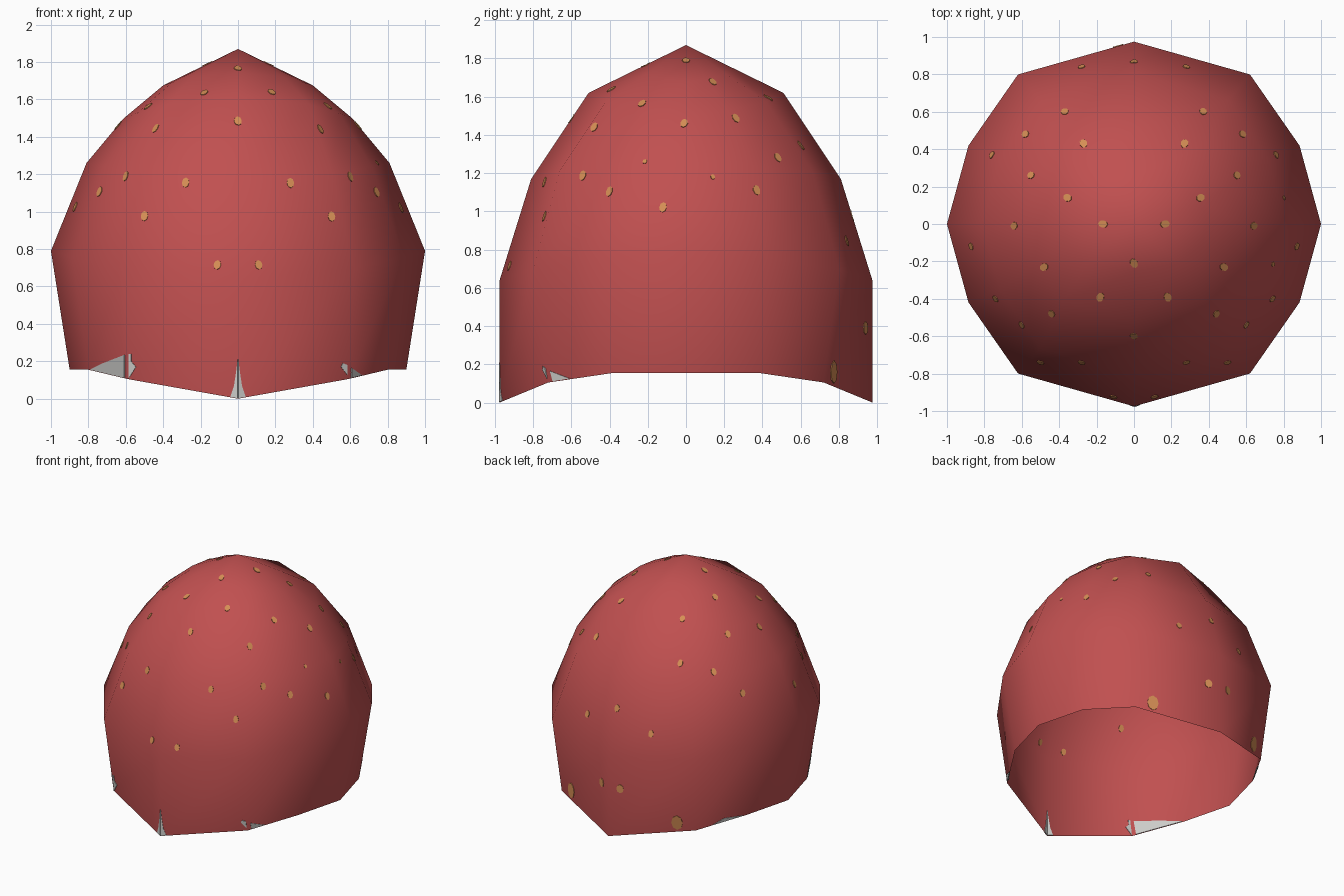
import bpy, bmesh, math
from mathutils import Vector
from mathutils.bvhtree import BVHTree

if "Cube" in bpy.data.objects:
    bpy.data.objects.remove(bpy.data.objects["Cube"])


def material(name, rgb):
    m = bpy.data.materials.new(name)
    m.diffuse_color = (*rgb, 1)
    m.use_nodes = True
    m.node_tree.nodes["Principled BSDF"].inputs["Base Color"].default_value = m.diffuse_color
    return m


RED = material("red", (0.53, 0.08, 0.08))
ORANGE = material("orange", (0.66, 0.27, 0.09))
GREY = material("light grey", (0.62, 0.62, 0.60))


def finish(bm, name, mat, smooth=False):
    me = bpy.data.meshes.new(name)
    bm.to_mesh(me)
    me.materials.append(mat)
    ob = bpy.data.objects.new(name, me)
    bpy.context.collection.objects.link(ob)
    for p in me.polygons:
        p.use_smooth = smooth
    return ob


# Quarter of the plan outline, from the side (+x) to the end (+y)
QUARTER = [(1, 0), (0.885, 0.43), (0.62, 0.82), (0, 1)]
# Rings: x radius, z at the side, y radius, z at the ends
RINGS = [(1.0, 0.79, 0.975, 0.64), (0.81, 1.26, 0.81, 1.17),
         (0.61, 1.50, 0.51, 1.62), (0.40, 1.675, 0.255, 1.745)]
RIM = [(0.9, 0, 0.155), (0.8, 0.38, 0.155), (0.59, 0.72, 0.105), (0, 0.975, 0)]


def full_ring(q):
    """Mirror four quarter points into a closed ring of twelve."""
    half = q + [(-x, y, z) for x, y, z in q[-2::-1]]
    return half + [(x, -y, z) for x, y, z in half[-2:0:-1]]


# Domed cap, one open sheet
bm = bmesh.new()
quarters = [RIM] + [[(rx * cx, ry * cy, zy + (zx - zy) * cx * cx) for cx, cy in QUARTER]
                    for rx, zx, ry, zy in RINGS]
rows = [[bm.verts.new(p) for p in full_ring(q)] for q in quarters]
n = len(rows[0])
for a, b in zip(rows, rows[1:]):
    for i in range(n):
        j = (i + 1) % n
        bm.faces.new((a[i], a[j], b[j], b[i]))
apex = bm.verts.new((0, 0, 1.87))
for i in range(n):
    bm.faces.new((rows[-1][i], rows[-1][(i + 1) % n], apex))
bm.normal_update()
tree = BVHTree.FromBMesh(bm)
finish(bm, "domed_cap", RED, True)
bm.free()

# View rays: start point from two grid coordinates, and direction
VIEWS = {
    "top": (lambda a, b: Vector((a, b, 3)), Vector((0, 0, -1))),
    "front": (lambda a, b: Vector((a, -3, b)), Vector((0, 1, 0))),
    "back": (lambda a, b: Vector((a, 3, b)), Vector((0, -1, 0))),
    "right": (lambda a, b: Vector((3, a, b)), Vector((-1, 0, 0))),
}


def hit(view, a, b):
    start, d = VIEWS[view]
    loc, nor, _, _ = tree.ray_cast(start(a, b), d)
    if loc is not None and nor.dot(d) > 0:
        nor = -nor
    return loc, nor


def plate(bm, points):
    """Thin plate straddling the sheet, so it shows outside and inside."""
    points = [(p, nn) for p, nn in points if p is not None]
    if len(points) < 3:
        return
    out = [bm.verts.new(p + nn * 0.004) for p, nn in points]
    inn = [bm.verts.new(p - nn * 0.004) for p, nn in points]
    bm.faces.new(out)
    bm.faces.new(inn[::-1])
    for i in range(len(out)):
        j = (i + 1) % len(out)
        bm.faces.new((out[i], inn[i], inn[j], out[j]))


def dot(bm, view, a, b, w, h):
    centre, nor = hit(view, a, b)
    if centre is None:
        return
    side = Vector((-nor.y, nor.x, 0))
    side = side.normalized() if side.length > 1e-4 else Vector((1, 0, 0))
    up = nor.cross(side)
    pts = []
    for k in range(8):
        t = k * math.pi / 4
        p = centre + side * (w * math.cos(t)) + up * (h * math.sin(t))
        loc, _, _, _ = tree.ray_cast(p + nor * 0.2, -nor)
        pts.append((loc, nor))
    plate(bm, pts)


# Orange speckles, mirrored left to right
SPECKS = [
    ("top", [(0, .87), (.28, .84), (.37, .6), (.58, .48), (.27, .43), (.76, .37),
             (.55, .26), (.355, .14), (.64, -.01), (.165, 0), (0, -.21), (.48, -.23),
             (.87, -.12), (.18, -.39), (.44, -.48), (.74, -.4), (.6, -.54), (0, -.6),
             (.5, -.74), (.28, -.74)], .02, .028),
    ("front", [(.11, .715)], .02, .026),
    ("back", [(.085, .39)], .028, .034),
    ("back", [(.47, .16)], .042, .06),
]
bm = bmesh.new()
for view, spots, w, h in SPECKS:
    for a, b in spots:
        for s in ((1, -1) if a else (1,)):
            dot(bm, view, s * a, b, w, h)
for a, b in [(.14, 1.18), (-.215, 1.26)]:
    dot(bm, "right", a, b, .012, .014)
bmesh.ops.recalc_face_normals(bm, faces=bm.faces)
finish(bm, "speckles", ORANGE)
bm.free()

# Grey patches along the rim
PATCHES = [
    ("front", [(.001, .003), (.04, .01), (.02, .07), (.008, .15), (.001, .21)]),
    ("front", [(-.001, .003), (-.04, .01), (-.02, .07), (-.008, .15), (-.001, .21)]),
    ("front", [(-.605, .112), (-.79, .156), (-.72, .19), (-.605, .235)]),
    ("front", [(-.585, .107), (-.585, .24), (-.57, .24), (-.57, .2), (-.545, .17),
               (-.57, .13)]),
    ("front", [(.605, .112), (.66, .126), (.605, .165)]),
    ("front", [(.585, .125), (.585, .18), (.56, .19), (.55, .17)]),
    ("back", [(-.66, .125), (-.79, .156), (-.71, .165)]),
]
bm = bmesh.new()
for view, outline in PATCHES:
    plate(bm, [hit(view, a, b) for a, b in outline])
bmesh.ops.recalc_face_normals(bm, faces=bm.faces)
finish(bm, "rim_patches", GREY)
bm.free()
